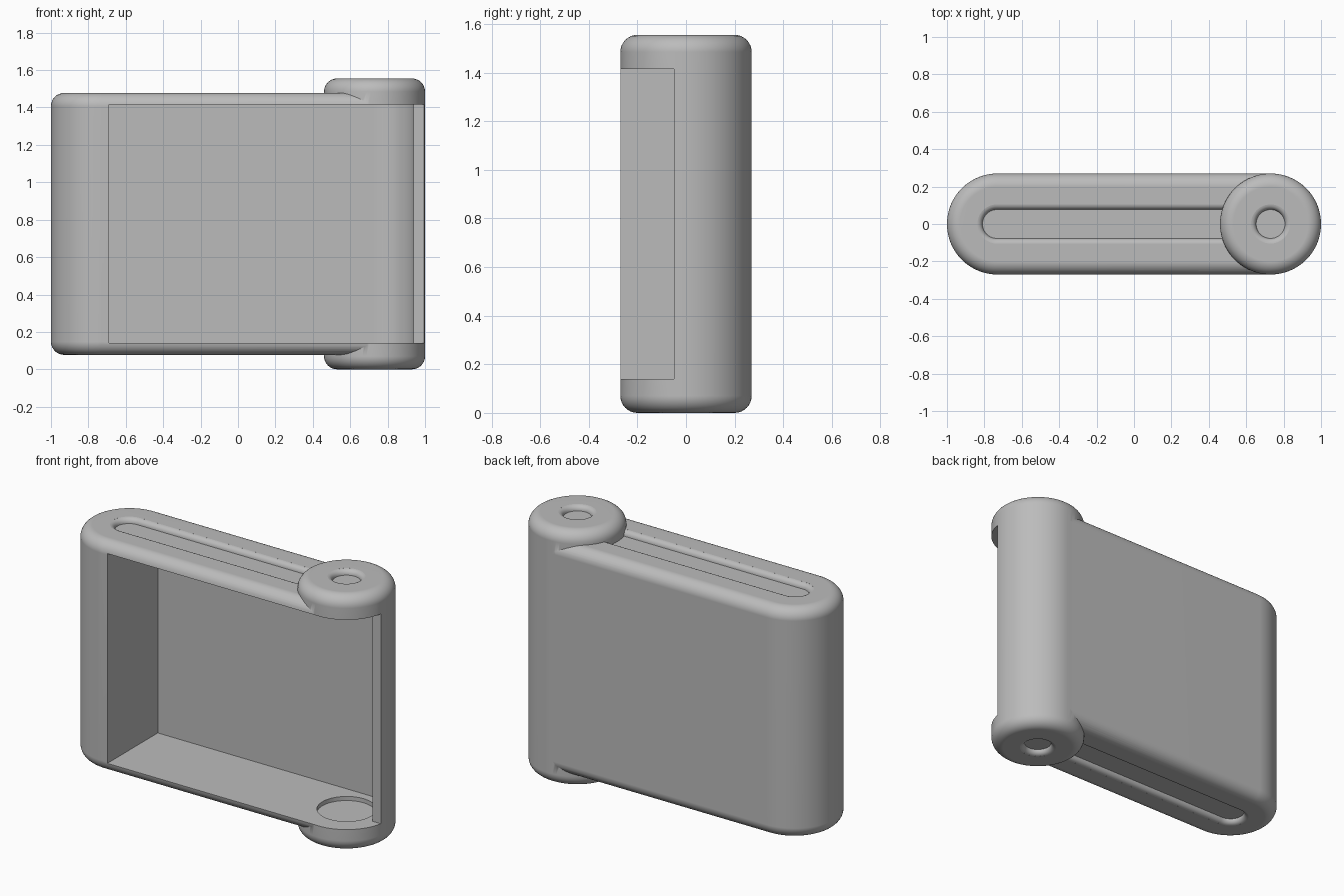
import bpy, bmesh
from math import sin, cos, pi, radians

cube = bpy.data.objects.get("Cube")
if cube:
    bpy.data.objects.remove(cube)

MID = 0.7775                       # mid height of the whole casing
HUB_X, RADIUS, ROUND = 0.73, 0.27, 0.07
HUB_H, BODY_H, BAY_H = 0.7775, 0.70, 0.6375   # half heights

grey = bpy.data.materials.new("plain grey")
grey.use_nodes = True
colour = (0.5, 0.5, 0.5, 1)
grey.diffuse_color = colour
grey.node_tree.nodes["Principled BSDF"].inputs["Base Color"].default_value = colour


def make_object(name, rings):
    """Skin a stack of matching closed loops and cap both ends."""
    bm = bmesh.new()
    loops = [[bm.verts.new(p) for p in ring] for ring in rings]
    n = len(loops[0])
    for low, high in zip(loops, loops[1:]):
        for i in range(n):
            j = (i + 1) % n
            bm.faces.new((low[i], low[j], high[j], high[i]))
    bm.faces.new(loops[0][::-1])
    bm.faces.new(loops[-1])
    bmesh.ops.remove_doubles(bm, verts=bm.verts, dist=1e-5)
    bmesh.ops.recalc_face_normals(bm, faces=bm.faces)
    mesh = bpy.data.meshes.new(name)
    bm.to_mesh(mesh)
    bm.free()
    mesh.materials.append(grey)
    obj = bpy.data.objects.new(name, mesh)
    bpy.context.collection.objects.link(obj)
    return obj


def stadium(x0, x1, r, z, n=40):
    right = [(x1 + r * sin(pi * i / n), -r * cos(pi * i / n), z) for i in range(n + 1)]
    left = [(x0 - r * sin(pi * i / n), r * cos(pi * i / n), z) for i in range(n + 1)]
    return right + left


def rounded_block(name, x0, x1, half):
    steps = [pi / 2 * i / 8 for i in range(9)]
    top = [(RADIUS - ROUND * (1 - cos(t)), half - ROUND * (1 - sin(t))) for t in steps]
    profile = [(r, -z) for r, z in reversed(top)] + top
    return make_object(name, [stadium(x0, x1, r, MID + z) for r, z in profile])


def soft_cutter(name, x0, x1, half, side, r=0.077, depth=0.03):
    """Groove cutter whose rim flares into a rounded lip."""
    steps = [radians(85) * i / 6 for i in range(7)]
    profile = [(r + depth * (1 - cos(t)), half - depth * (1 - sin(t))) for t in steps]
    profile.append((profile[-1][0], half + 0.1))
    return make_object(name, [stadium(x0, x1, q, MID + side * z) for q, z in profile])


def combine(target, tool, operation="DIFFERENCE"):
    mod = target.modifiers.new(tool.name, "BOOLEAN")
    mod.object, mod.operation, mod.solver = tool, operation, "EXACT"
    tool.hide_render = True
    bpy.context.view_layer.objects.active = target
    bpy.ops.object.modifier_apply(modifier=mod.name)
    bpy.data.objects.remove(tool)


# Flat casing with a long groove in the top and bottom
casing = rounded_block("casing", -HUB_X, HUB_X - 0.04, BODY_H)
for side in (1, -1):
    combine(casing, soft_cutter("groove", -0.733, 0.6, BODY_H, side))

# Taller round hub with a dimple at each end
hub = rounded_block("hub", HUB_X, HUB_X, HUB_H)
for side in (1, -1):
    combine(hub, soft_cutter("dimple", HUB_X, HUB_X, HUB_H, side))
combine(casing, hub, "UNION")

# Open bay: square at one end, curved around the hub at the other
arc = [radians(-13.4 + 103.4 * i / 32) for i in range(33)]
outline = [(-0.69, -0.4), (1.1, -0.4), (1.1, -0.05)]
outline += [(HUB_X + 0.215 * cos(a), 0.215 * sin(a)) for a in arc]
outline.append((-0.69, 0.215))
bay = make_object("bay", [[(x, y, MID + z) for x, y in outline] for z in (-BAY_H, BAY_H)])
combine(casing, bay)

# Shallow round seats in the bay floor and ceiling
for side in (1, -1):
    seat = make_object("seat", [stadium(HUB_X, HUB_X, 0.163, MID + side * z)
                                for z in (BAY_H - 0.05, BAY_H + 0.025)])
    combine(casing, seat)

# Smooth curved faces, crisp bay edges
bpy.ops.object.select_all(action="DESELECT")
casing.select_set(True)
bpy.context.view_layer.objects.active = casing
bpy.ops.object.shade_smooth_by_angle(angle=radians(25))
normals = casing.modifiers.new("even shading", "WEIGHTED_NORMAL")
normals.keep_sharp = True
